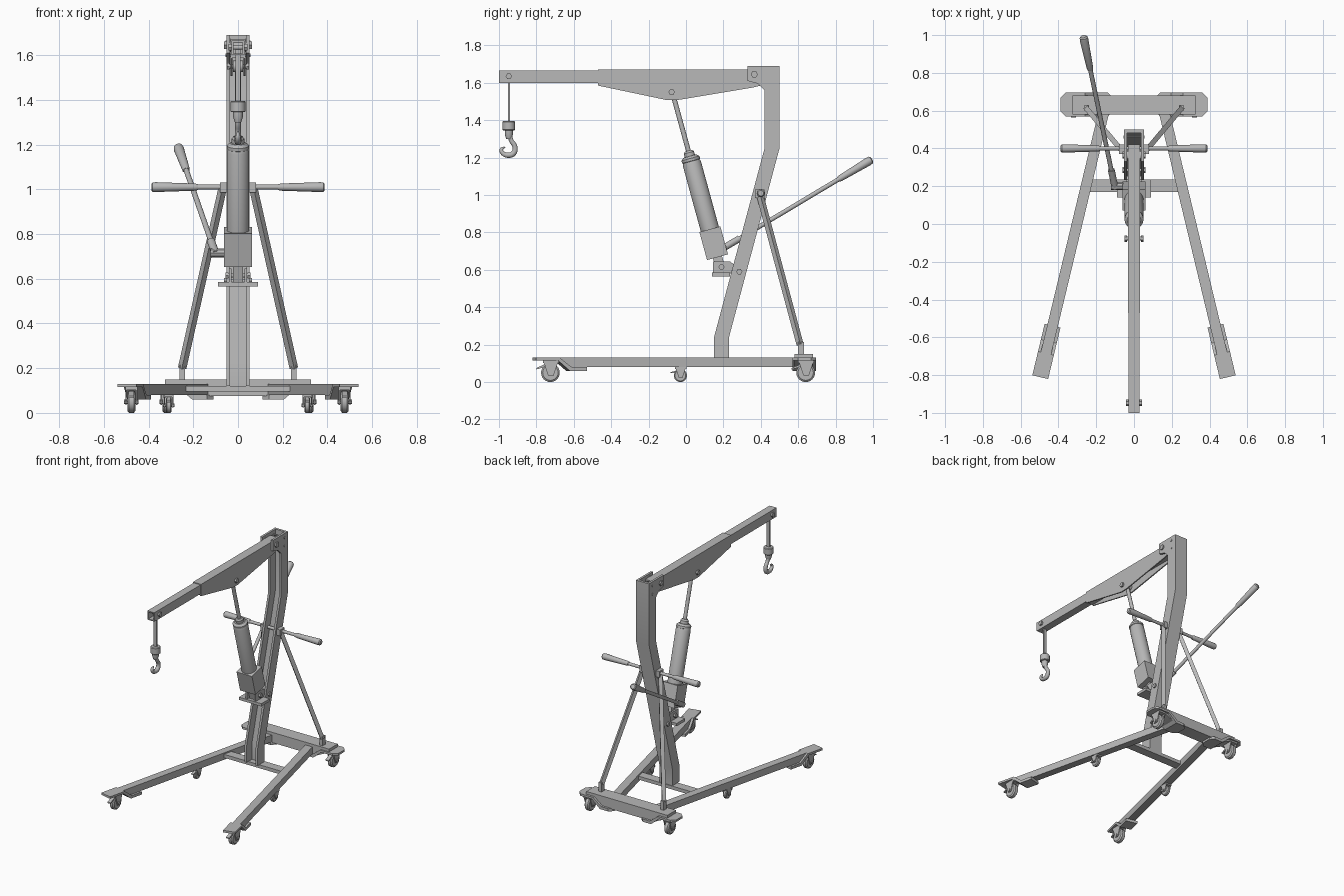
import bpy, bmesh, math
from mathutils import Matrix, Vector

cube = bpy.data.objects.get("Cube")
if cube:
    bpy.data.objects.remove(cube, do_unlink=True)

steel = bpy.data.materials.new("grey_steel")
steel.use_nodes = True
GREY = (0.48, 0.48, 0.48, 1)
steel.diffuse_color = GREY
steel.node_tree.nodes["Principled BSDF"].inputs["Base Color"].default_value = GREY
parts = []


def finish(name, bm, matrix=None):
    bmesh.ops.recalc_face_normals(bm, faces=bm.faces[:])
    if matrix:
        bm.transform(matrix)
    mesh = bpy.data.meshes.new(name)
    bm.to_mesh(mesh)
    bm.free()
    mesh.materials.append(steel)
    obj = bpy.data.objects.new(name, mesh)
    bpy.context.collection.objects.link(obj)
    parts.append(obj)
    return obj


def prism(name, pts, a, b, matrix=None, plane="yz", chamfer=0):
    """Extrude an outline from a to b along the axis across its plane."""
    bm = bmesh.new()
    place = (lambda p, d: (d, p[0], p[1])) if plane == "yz" else (lambda p, d: (p[0], d, p[1]))
    lo = [bm.verts.new(place(p, a)) for p in pts]
    hi = [bm.verts.new(place(p, b)) for p in pts]
    bm.faces.new(lo)
    bm.faces.new(hi)
    for i in range(len(pts)):
        j = (i + 1) % len(pts)
        bm.faces.new((lo[i], lo[j], hi[j], hi[i]))
    if chamfer:
        ends = [min(p[0] for p in pts), max(p[0] for p in pts)]
        edges = [e for e in bm.edges
                 if (e.verts[0].co - e.verts[1].co).xy.length < 1e-5
                 and min(abs(e.verts[0].co.y - y) for y in ends) < 1e-5]
        bmesh.ops.bevel(bm, geom=edges, offset=chamfer, segments=1, affect="EDGES")
    return finish(name, bm, matrix)


def box(name, x, y, z, matrix=None):
    return prism(name, [(y[0], z[0]), (y[1], z[0]), (y[1], z[1]), (y[0], z[1])], *x, matrix)


def lathe(name, start, end, rings, segs=20, matrix=None):
    """Round part from start to end; rings are (fraction along, radius)."""
    start, end = Vector(start), Vector(end)
    axis = end - start
    turn = axis.to_track_quat("Z", "Y").to_matrix().to_4x4()
    bm = bmesh.new()
    loops = []
    for t, r in rings:
        loops.append([bm.verts.new((r * math.cos(k * math.tau / segs),
                                    r * math.sin(k * math.tau / segs),
                                    t * axis.length)) for k in range(segs)])
    for p, q in zip(loops, loops[1:]):
        for k in range(segs):
            n = (k + 1) % segs
            bm.faces.new((p[k], p[n], q[n], q[k]))
    bm.faces.new(loops[0])
    bm.faces.new(loops[-1])
    m = Matrix.Translation(start) @ turn
    return finish(name, bm, matrix @ m if matrix else m)


def rod(name, start, end, r, segs=16, matrix=None):
    return lathe(name, start, end, [(0, r), (1, r)], segs, matrix)


def pin(name, y, z, r, half):
    """Bolt across the machine with a six-sided head."""
    rod(name, (-half, y, z), (half, y, z), r * 0.6, 12)
    for s in (-1, 1):
        rod(name + "_head", (s * (half - 0.012), y, z), (s * half, y, z), r, 6)


def frame(x, y, angle):
    return Matrix.Translation((x, y, 0)) @ Matrix.Rotation(math.radians(angle), 4, "Z")


def caster(name, x, y, r, top, angle=0):
    m = frame(x, y, angle)
    w = r * 0.36
    lathe(name + "_wheel", (-w, 0, r), (w, 0, r),
          [(0, r * .45), (0, r * .82), (.2, r), (.8, r), (1, r * .82), (1, r * .45)], 24, m)
    rod(name + "_axle", (-w - .014, 0, r), (w + .014, 0, r), r * .22, 8, m)
    box(name + "_top", (-w - .009, w + .009), (-r * .8, r * .9), (top - .012, top), m)
    for s in (-1, 1):
        a, b = sorted((s * (w + .003), s * (w + .009)))
        prism(name + "_fork", [(-r * .7, top - .01), (r * .8, top - .01),
                               (r * .35, r * .7), (-r * .25, r * .7)], a, b, m)
    prism(name + "_brake", [(-r * .6, top - .02), (-r * 1.5, r * 1.5), (-r * 1.5, r * 1.35),
                            (-r * .6, top - .035)], -w * .7, w * .7, m)


def bent_bracket(name, m, start, half, chamfer):
    """Stepped plate: low under the beam, rising to the caster seat."""
    prism(name, [(start - y, z) for y, z in
                 ((0, .06), (0, .08), (.085, .08), (.15, .13), (.28, .13), (.28, .115),
                  (.16, .115), (.095, .06))], -half, half, m, chamfer=chamfer)


# Base: legs, brackets, casters
prism("rear_beam", [(-.326, .15), (.326, .15), (.326, .125), (.22, .075), (-.22, .075),
                    (-.326, .125)], .58, .68, plane="xz")
box("cross_bar", (-.24, .24), (.17, .235), (.095, .12))
for s, side in ((1, "left"), (-1, "right")):
    leg = frame(s * .165, .57, s * 13.5)
    prism(side + "_leg", [(.03, .08), (.03, .13), (-1.30, .13), (-1.28, .115), (-1.22, .08)],
          -.028, .028, leg)
    bent_bracket(side + "_front_bracket", leg, -1.14, .043, 0)
    bent_bracket(side + "_rear_bracket", frame(s * .11, .633, s * 90), 0, .063, .028)
    caster(side + "_front_caster", s * .477, -.725, .05, .115)
    caster(side + "_middle_caster", s * .31, -.03, .035, .082)
    caster(side + "_rear_caster", s * .32, .64, .05, .115)

# Mast: channel open to the front
back_edge = [(.23, .12), (.23, .24), (.5, 1.25), (.5, 1.69)]
for s in (-1, 1):
    a, b = sorted((s * .036, s * .052))
    prism("mast_side", back_edge + [(.33, 1.69), (.33, 1.61), (.385, 1.595), (.42, 1.56),
                                    (.42, 1.25), (.15, .24), (.15, .12)], a, b)
prism("mast_back", back_edge + [(y - .018, z) for y, z in reversed(back_edge)], -.037, .037)
pin("mast_pin", .285, .59, .016, .062)
for z in (1.60, 1.66):
    pin("head_bolt", .46, z, .008, .056)

# Boom: tapered outer sleeve and sliding inner tube
for s in (-1, 1):
    a, b = sorted((s * .024, s * .033))
    prism("boom_side", [(-.47, 1.67), (.42, 1.67), (.42, 1.59), (.36, 1.575), (-.05, 1.507),
                        (-.10, 1.507), (-.47, 1.585)], a, b)
    a, b = sorted((s * .02, s * .028))
    box("inner_boom_side", (a, b), (-1, -.3), (1.6, 1.665))
    # Pivot spacers beside the boom
    rod("pivot_spacer", (s * .033, .365, 1.645), (s * .04, .365, 1.645), .03)
box("boom_top", (-.025, .025), (-.47, .42), (1.66, 1.67))
box("boom_floor", (-.025, .025), (-.47, .40), (1.59, 1.60))
for z in (1.6, 1.657):
    box("inner_boom_wall", (-.021, .021), (-1, -.3), (z, z + .008))
pin("boom_pivot", .365, 1.645, .019, .062)
pin("jack_top_pin", -.077, 1.55, .017, .05)
pin("hook_pin", -.947, 1.635, .017, .042)

# Hook on its hanging strap
box("hook_strap", (-.012, .012), (-.952, -.942), (1.39, 1.63))
lathe("hook_block", (0, -.947, 1.345), (0, -.947, 1.395),
      [(0, .03), (.08, .034), (.92, .034), (1, .03)])
lathe("hook_neck", (0, -.947, 1.30), (0, -.947, 1.347), [(0, .014), (.5, .022), (1, .022)])
curve = bpy.data.curves.new("hook", "CURVE")
curve.dimensions = "3D"
curve.bevel_depth = .014
curve.bevel_resolution = 3
curve.resolution_u = 5
curve.use_fill_caps = True
path = [(-.945, 1.34, .9), (-.936, 1.295, .9), (-.914, 1.255, 1.0), (-.922, 1.223, 1.1),
        (-.948, 1.213, 1.1), (-.978, 1.222, .9), (-.987, 1.243, .7), (-.968, 1.256, .3)]
spline = curve.splines.new("BEZIER")
spline.bezier_points.add(len(path) - 1)
for pt, (y, z, r) in zip(spline.bezier_points, path):
    pt.co, pt.radius = (0, y, z), r
    pt.handle_left_type = pt.handle_right_type = "AUTO"
curve.materials.append(steel)
hook = bpy.data.objects.new("hook", curve)
bpy.context.collection.objects.link(hook)

# Hydraulic jack, built along its leaning axis
top, foot = Vector((0, -.073, 1.55)), Vector((0, .187, .60))
length = (top - foot).length
tilt = Matrix.Translation(foot) @ Matrix.Rotation(math.atan2(.26, .95), 4, "X")
box("jack_base", (-.062, .062), (-.058, .058), (.07, .225), tilt)
lathe("jack_cylinder", (0, 0, .22), (0, 0, .63),
      [(0, .05), (.9, .05), (.93, .046), (.935, .05), (.97, .05), (1, .036)], 28, tilt)
lathe("jack_collar", (0, 0, .625), (0, 0, .66), [(0, .028), (.7, .028), (1, .02)], 20, tilt)
rod("jack_rod", (0, 0, .65), (0, 0, length - .01), .013, 16, tilt)
rod("jack_rod_eye", (-.022, *top.yz), (.022, *top.yz), .026)
box("jack_foot_lug", (-.022, .022), (-.025, .025), (-.01, .075), tilt)
# Jack seat on the mast
box("jack_seat", (-.09, .09), (.14, .235), (.565, .585))
for s in (-1, 1):
    a, b = sorted((s * .028, s * .04))
    prism("jack_seat_ear", [(.145, .58), (.145, .645), (.235, .645), (.255, .63), (.24, .58)], a, b)
pin("jack_foot_pin", .19, .615, .016, .055)

# Pump handle
lathe("pump_socket", (-.055, .2, .715), (-.122, .2, .715), [(0, .02), (1, .02)], 8)
p0, p1 = Vector((-.1, .19, .71)), Vector((-.268, .993, 1.19))
rod("pump_lever", p0, p1, .012)
lathe("pump_sleeve", p0, p0.lerp(p1, .12), [(0, .018), (1, .018)])
lathe("pump_grip", p0.lerp(p1, .78), p1,
      [(0, .014), (.05, .017), (.9, .023), (.97, .021), (1, .015)])

# Push bar, its brackets and the rear braces
rod("push_bar", (-.37, .4, 1.01), (.37, .4, 1.01), .011)
for s, side in ((1, "left"), (-1, "right")):
    lathe(side + "_grip", (s * .18, .4, 1.01), (s * .388, .4, 1.01),
          [(0, .013), (.05, .016), (.9, .022), (.97, .021), (1, .015)])
    a, b = sorted((s * .05, s * .08))
    box(side + "_bar_bracket", (a, b), (.37, .42), (.985, 1.03))
    start, end = Vector((s * .07, .395, 1.0)), Vector((s * .25, .61, .2))
    axis = end - start
    aim = Matrix.Translation(start) @ axis.to_track_quat("Z", "Y").to_matrix().to_4x4()
    box(side + "_brace", (-.0135, .0135), (-.0135, .0135), (0, axis.length), aim)
    a, b = sorted((s * .238, s * .262))
    box(side + "_brace_foot", (a, b), (.598, .63), (.145, .215))

# Smooth round surfaces, keep hard edges
bpy.ops.object.select_all(action="DESELECT")
for obj in parts:
    obj.select_set(True)
bpy.context.view_layer.objects.active = parts[0]
bpy.ops.object.shade_smooth_by_angle(angle=math.radians(32))
